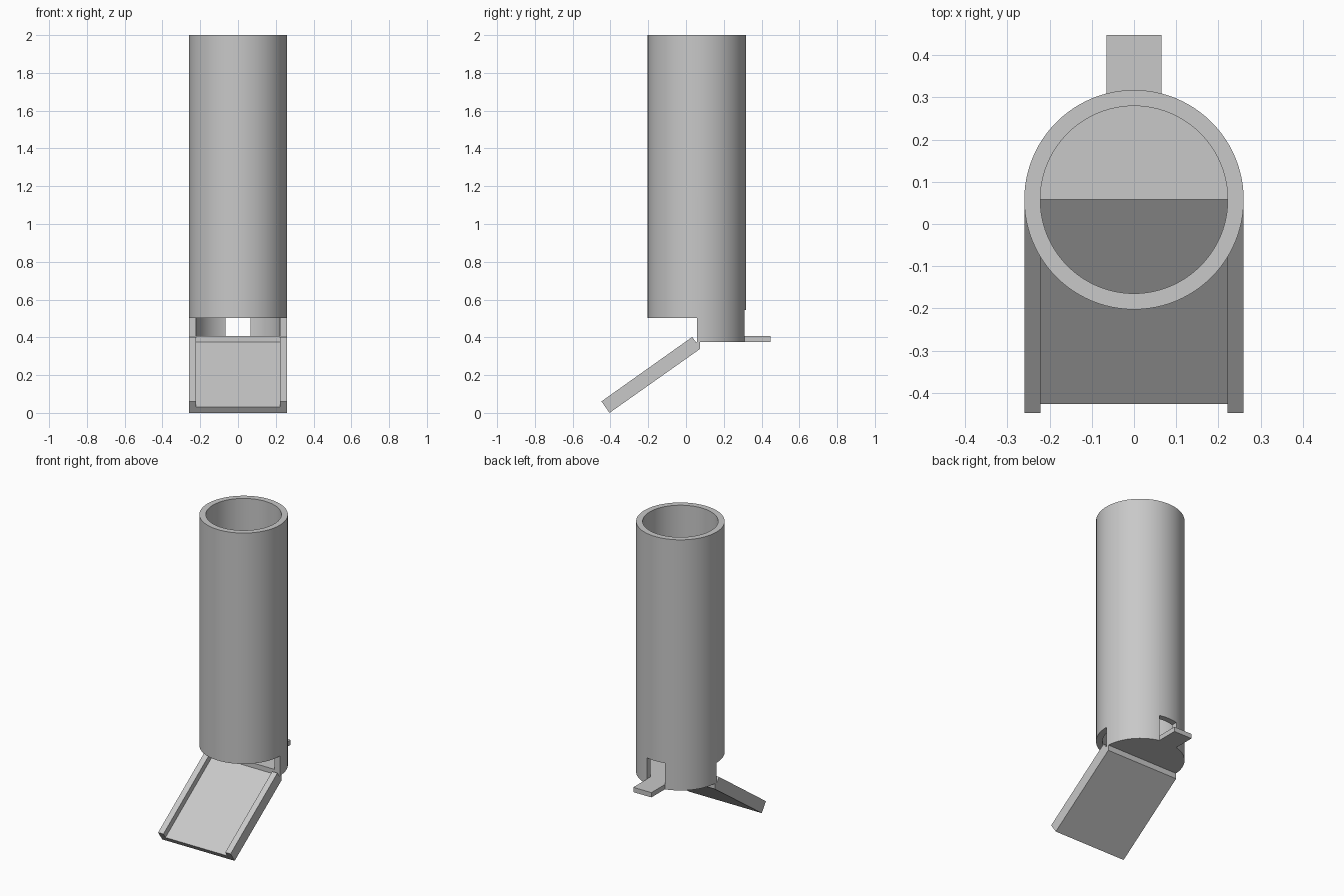
import bpy, bmesh, math
from mathutils import Matrix, Vector

if "Cube" in bpy.data.objects:
    bpy.data.objects.remove(bpy.data.objects["Cube"], do_unlink=True)

GREY = (0.58, 0.58, 0.58, 1)
grey = bpy.data.materials.new("light grey")
grey.use_nodes = True
grey.diffuse_color = GREY
grey.node_tree.nodes["Principled BSDF"].inputs["Base Color"].default_value = GREY

CY = 0.0575          # tube centre along y
R_OUT, R_IN = 0.26, 0.222
SEGS = 96


def prism(name, points, offset):
    """Extrude a flat outline along an offset into a closed solid."""
    bm = bmesh.new()
    face = bm.faces.new([bm.verts.new(p) for p in points])
    moved = bmesh.ops.extrude_face_region(bm, geom=[face], use_keep_orig=True)["geom"]
    bmesh.ops.translate(bm, vec=Vector(offset),
                        verts=[g for g in moved if isinstance(g, bmesh.types.BMVert)])
    bmesh.ops.recalc_face_normals(bm, faces=bm.faces)
    mesh = bpy.data.meshes.new(name)
    bm.to_mesh(mesh)
    bm.free()
    mesh.materials.append(grey)
    obj = bpy.data.objects.new(name, mesh)
    bpy.context.collection.objects.link(obj)
    return obj


def circle(radius, z, first=0, last=SEGS):
    return [(radius * math.cos(math.tau * i / SEGS),
             CY + radius * math.sin(math.tau * i / SEGS), z) for i in range(first, last)]


def box(name, x, y0, y1, z0, z1):
    return prism(name, [(-x, y0, z0), (x, y0, z0), (x, y1, z0), (-x, y1, z0)], (0, 0, z1 - z0))


def cut(obj, cutter):
    cutter.hide_render = True
    mod = obj.modifiers.new("cut", "BOOLEAN")
    mod.operation, mod.solver, mod.object = "DIFFERENCE", "EXACT", cutter
    bpy.context.view_layer.objects.active = obj
    bpy.ops.object.modifier_apply(modifier=mod.name)
    bpy.data.objects.remove(cutter, do_unlink=True)


# Tube: hollow, open at the lower front, with a slot at the lower back
FLOOR, FLOOR_TOP, TAB = 0.375, 0.406, 0.065
tube = prism("tube", circle(R_OUT, FLOOR), (0, 0, 2 - FLOOR))
cut(tube, prism("bore", circle(R_IN, 0.2), (0, 0, 2)))
cut(tube, box("front_opening", 0.5, -0.5, CY, 0.2, 0.503))
cut(tube, box("back_slot", TAB, 0.2, 0.5, 0.2, 0.545))
bpy.ops.object.select_all(action="DESELECT")
tube.select_set(True)
bpy.context.view_layer.objects.active = tube
bpy.ops.object.shade_smooth_by_angle(angle=math.radians(30))

# Half-round floor with a tab passing through the back slot
arc = circle(R_IN, FLOOR, 0, SEGS // 2 + 1)
y_tab = CY + math.sqrt(R_IN ** 2 - TAB ** 2)
outline = ([p for p in arc if p[0] > TAB]
           + [(TAB, y_tab, FLOOR), (TAB, 0.4475, FLOOR),
              (-TAB, 0.4475, FLOOR), (-TAB, y_tab, FLOOR)]
           + [p for p in arc if p[0] < -TAB])
prism("floor_and_tab", outline, (0, 0, FLOOR_TOP - FLOOR))

# Sloping chute: base plate and two side rails
base = [(-0.426, 0.03), (-0.405, 0), (0.075, 0.339), (0.075, FLOOR), (CY, FLOOR)]
prism("chute_base", [(-R_OUT, y, z) for y, z in base], (2 * R_OUT, 0, 0))
rail = [(-0.4475, 0.061), (-0.426, 0.03), (0.055, 0.371), (0.033, 0.402)]
for side, x in (("left", R_IN), ("right", -R_OUT)):
    prism(side + "_chute_rail", [(x, y, z) for y, z in rail], (R_OUT - R_IN, 0, 0))
